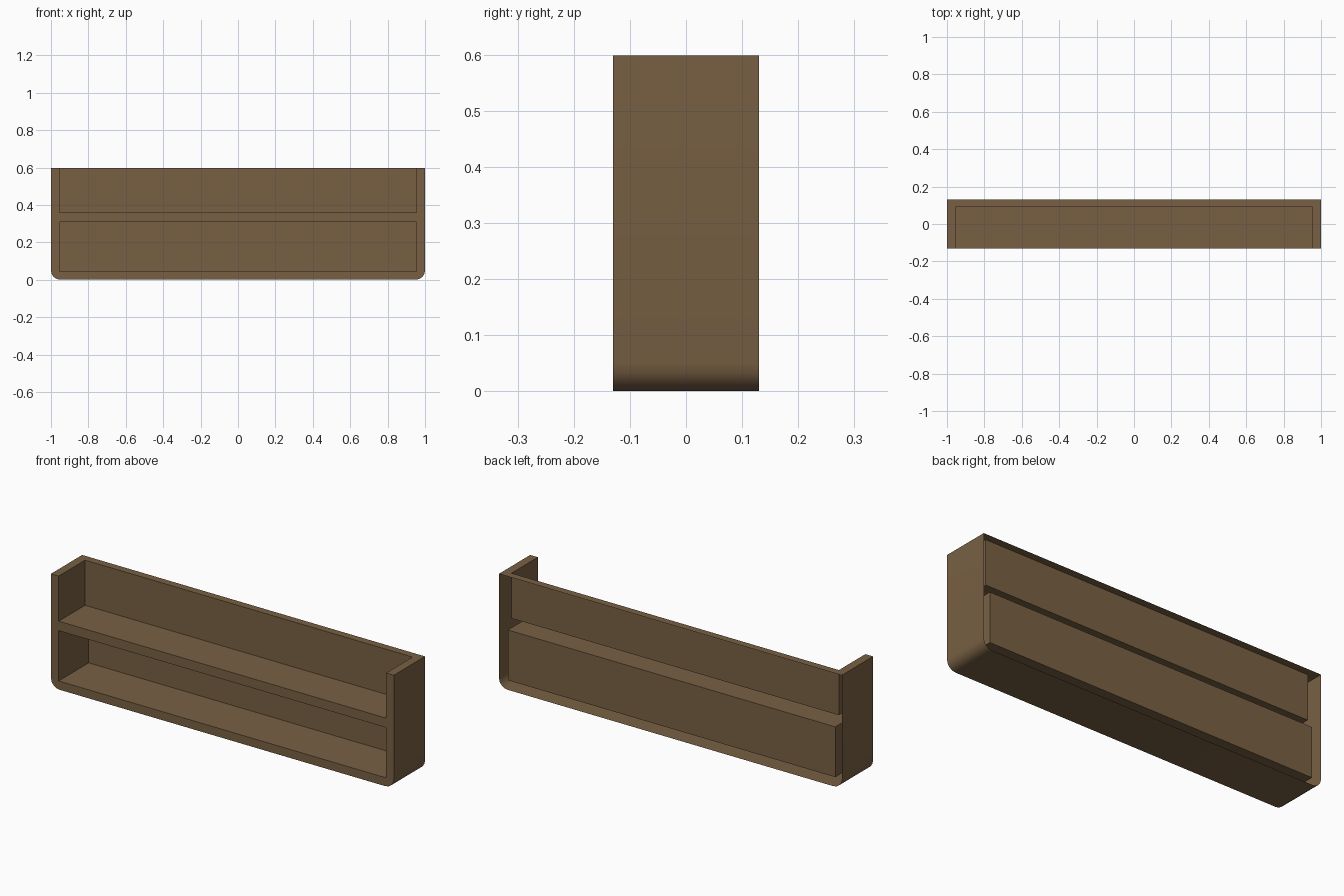
import bpy, bmesh, math
from mathutils import Vector

if "Cube" in bpy.data.objects:
    bpy.data.objects.remove(bpy.data.objects["Cube"])

W, D, H = 1.0, 0.13, 0.598       # half width, half depth, height
IX, R = 0.955, 0.05              # inner half width, corner radius
FLOOR, MID_LO, MID_HI = 0.045, 0.31, 0.36

wood = bpy.data.materials.new("brown wood")
wood.diffuse_color = (0.19, 0.118, 0.057, 1)
wood.use_nodes = True
wood.node_tree.nodes["Principled BSDF"].inputs["Base Color"].default_value = wood.diffuse_color


def make(name, polys):
    """Build one object from (points, facing direction) pairs."""
    bm = bmesh.new()
    for pts, facing in polys:
        f = bm.faces.new([bm.verts.new(p) for p in pts])
        f.normal_update()
        if f.normal.dot(Vector(facing)) < 0:
            f.normal_flip()
    bmesh.ops.remove_doubles(bm, verts=bm.verts, dist=1e-5)
    me = bpy.data.meshes.new(name)
    bm.to_mesh(me)
    bm.free()
    me.materials.append(wood)
    ob = bpy.data.objects.new(name, me)
    bpy.context.collection.objects.link(ob)
    return ob


def front(points):
    return [(x, -D, z) for x, z in points], (0, -1, 0)


def cavity(z0, z1, back, roof):
    """Open-fronted box lined with inward-facing sheets."""
    out = [([(-IX, back, z0), (IX, back, z0), (IX, back, z1), (-IX, back, z1)], (0, -1, 0))]
    for z, n in [(z0, 1)] + ([(z1, -1)] if roof else []):
        out.append(([(-IX, -D, z), (IX, -D, z), (IX, back, z), (-IX, back, z)], (0, 0, n)))
    for s in (-1, 1):
        out.append(([(s*IX, -D, z0), (s*IX, back, z0), (s*IX, back, z1), (s*IX, -D, z1)], (-s, 0, 0)))
    return out


# Rounded lower outline, left to right
N = 4
arc = [(math.cos(i*math.pi/2/N), math.sin(i*math.pi/2/N)) for i in range(N + 1)]
left = [(-W + R - R*c, R - R*s) for c, s in arc]
outline = left + [(-x, z) for x, z in reversed(left)]

# Outer shell: sides, rounded corners and bottom, open at the wall side
path = [(-W, H)] + outline + [(W, H)]
shell = []
for (x0, z0), (x1, z1) in zip(path, path[1:]):
    shell.append(([(x0, -D, z0), (x1, -D, z1), (x1, D, z1), (x0, D, z0)], (z1 - z0, 0, x0 - x1)))
shell_ob = make("outer_shell", shell)

# Front frame: bottom rail, side stiles and middle rail
frame = [front(outline + [(IX, R), (IX, FLOOR), (-IX, FLOOR), (-IX, R)]),
         front([(-IX, MID_LO), (IX, MID_LO), (IX, MID_HI), (-IX, MID_HI)])]
for s in (-1, 1):
    frame.append(front([(s*IX, R), (s*W, R), (s*W, H), (s*IX, H)]))
make("front_frame", frame)

# Top rim: two side strips and a back strip
rim = [([(-W, 0.09, H), (W, 0.09, H), (W, D, H), (-W, D, H)], (0, 0, 1))]
for s in (-1, 1):
    rim.append(([(s*IX, -D, H), (s*W, -D, H), (s*W, 0.09, H), (s*IX, 0.09, H)], (0, 0, 1)))
make("top_rim", rim)

# Linings of the two compartments
make("upper_compartment", cavity(MID_HI, H, 0.09, False))
make("lower_compartment", cavity(FLOOR, MID_LO, 0.12, True))

# Smooth rounded corners
bpy.ops.object.select_all(action='DESELECT')
shell_ob.select_set(True)
bpy.context.view_layer.objects.active = shell_ob
bpy.ops.object.shade_smooth_by_angle(angle=math.radians(40))
